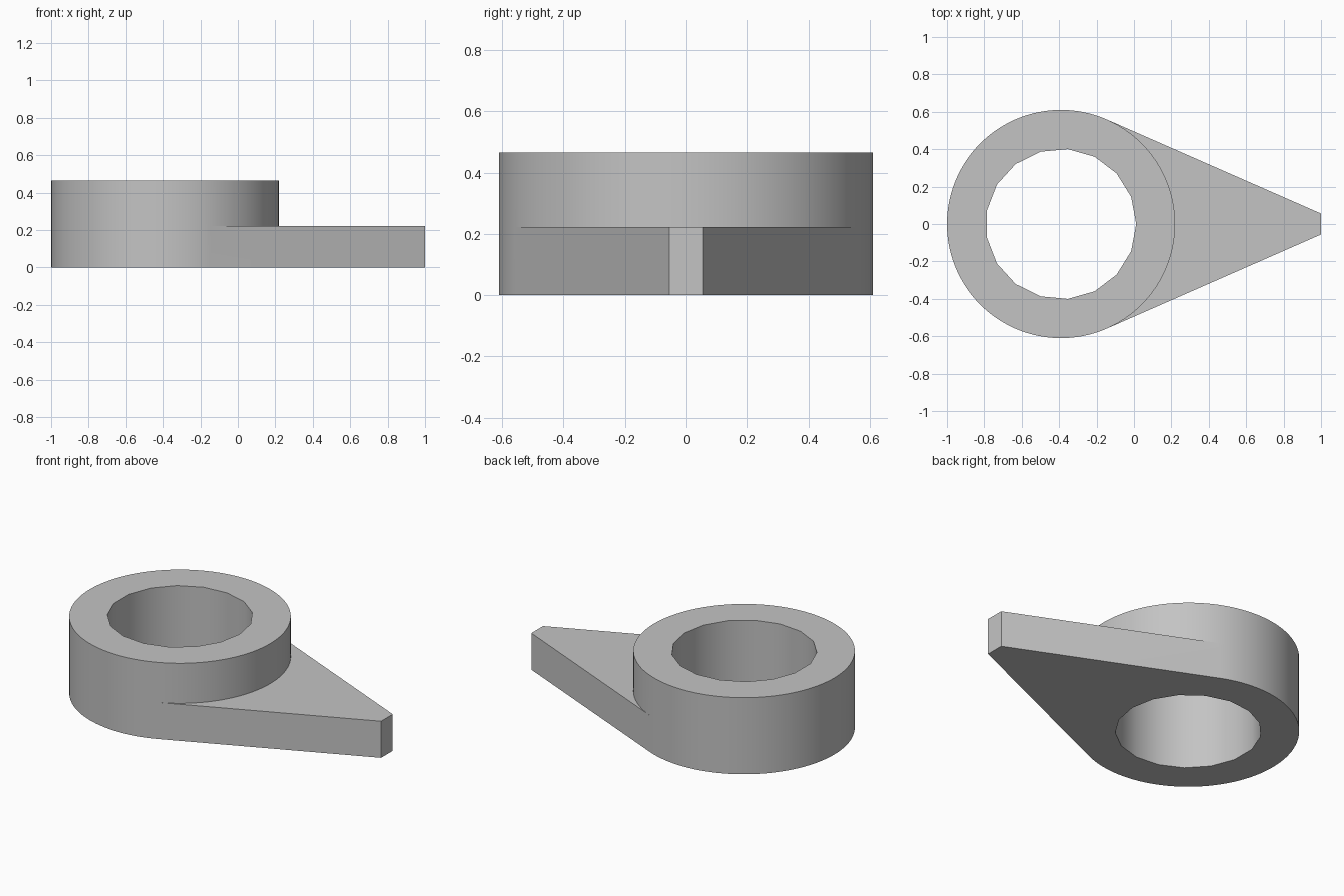
import bpy, bmesh
from math import sin, cos, pi, asin, atan2, hypot, radians

cube = bpy.data.objects.get("Cube")
if cube:
    bpy.data.objects.remove(cube, do_unlink=True)

CENTRE_X, OUTER_R, HOLE_R, HOLE_SIDES = -0.39, 0.61, 0.402, 17
RING_TOP, ARM_TOP = 0.465, 0.222
TIP_X, TIP_Y = 1.0, 0.056
FRONT_STEPS, BACK_STEPS = 40, 72

# Angle at which the arm side runs tangent into the ring
reach = TIP_X - CENTRE_X
tangent = pi / 2 - asin(OUTER_R / hypot(reach, TIP_Y)) + atan2(TIP_Y, reach)

bm = bmesh.new()


def arc(radius, start, end, steps, z):
    """Vertices from start up to, but not including, end."""
    angles = [start + (end - start) * i / steps for i in range(steps)]
    return [bm.verts.new((CENTRE_X + radius * cos(a), radius * sin(a), z)) for a in angles]


def copy_at(loop, z):
    return [bm.verts.new((v.co.x, v.co.y, z)) for v in loop]


def wall(low, high):
    for i in range(len(low)):
        j = (i + 1) % len(low)
        bm.faces.new((low[i], low[j], high[j], high[i]))


def cap(*loops):
    edges = []
    for loop in loops:
        for a, b in zip(loop, loop[1:] + loop[:1]):
            edges.append(bm.edges.get((a, b)) or bm.edges.new((a, b)))
    bmesh.ops.triangle_fill(bm, edges=edges, use_beauty=True, normal=(0, 0, 1))


# Ring outline at arm height: front arc inside the arm, back arc outside it
front = arc(OUTER_R, -tangent, tangent, FRONT_STEPS, ARM_TOP)
back = arc(OUTER_R, tangent, 2 * pi - tangent, BACK_STEPS, ARM_TOP)
tip = [bm.verts.new((TIP_X, y, ARM_TOP)) for y in (-TIP_Y, TIP_Y)]

# Teardrop base, raised ring and central hole
teardrop = back + [front[0]] + tip
base = copy_at(teardrop, 0)
wall(base, teardrop)
rim = copy_at(front + back, RING_TOP)
wall(front + back, rim)
hole_low = arc(HOLE_R, 0, 2 * pi, HOLE_SIDES, 0)
hole_high = copy_at(hole_low, RING_TOP)
wall(hole_low, hole_high)

# Flat faces: underside, ring top and arm top
cap(base, hole_low)
cap(rim, hole_high)
cap(front + [back[0]] + tip[::-1])
bmesh.ops.recalc_face_normals(bm, faces=bm.faces)

mesh = bpy.data.meshes.new("ring_with_arm")
bm.to_mesh(mesh)
bm.free()
body = bpy.data.objects.new("ring_with_arm", mesh)
bpy.context.collection.objects.link(body)

# Plain grey material
grey = bpy.data.materials.new("plain_grey")
grey.use_nodes = True
colour = (0.55, 0.55, 0.55, 1)
grey.diffuse_color = colour
for node in grey.node_tree.nodes:
    if node.type == 'BSDF_PRINCIPLED':
        node.inputs["Base Color"].default_value = colour
mesh.materials.append(grey)

# Smooth curved walls, sharp rims
bpy.ops.object.select_all(action='DESELECT')
body.select_set(True)
bpy.context.view_layer.objects.active = body
bpy.ops.object.shade_smooth_by_angle(angle=radians(30))
